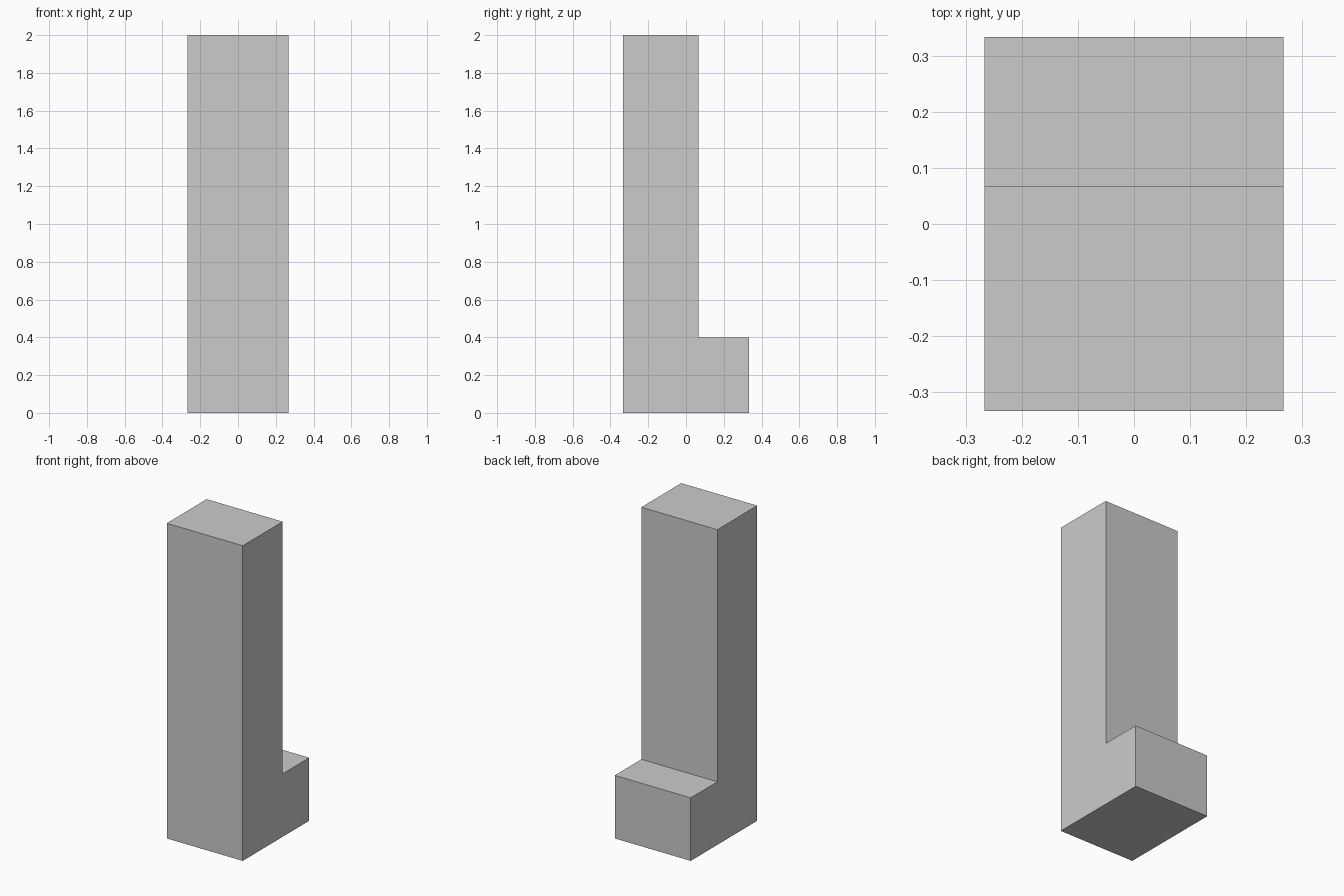
import bpy
import bmesh

if "Cube" in bpy.data.objects:
    bpy.data.objects.remove(bpy.data.objects["Cube"])

HALF_WIDTH = 0.2667

# L-shaped side profile (y, z): tall column with a low step at the back
profile = [(-0.3333, 0), (0.3333, 0), (0.3333, 0.4),
           (0.0667, 0.4), (0.0667, 2.0), (-0.3333, 2.0)]

# Extrude the profile across the width
bm = bmesh.new()
side = bm.faces.new([bm.verts.new((-HALF_WIDTH, y, z)) for y, z in profile])
ext = bmesh.ops.extrude_face_region(bm, geom=[side], use_keep_orig=True)
moved = [g for g in ext["geom"] if isinstance(g, bmesh.types.BMVert)]
bmesh.ops.translate(bm, verts=moved, vec=(2 * HALF_WIDTH, 0, 0))
bmesh.ops.recalc_face_normals(bm, faces=bm.faces)

mesh = bpy.data.meshes.new("stepped_column")
bm.to_mesh(mesh)
bm.free()
bpy.context.collection.objects.link(bpy.data.objects.new("stepped_column", mesh))
